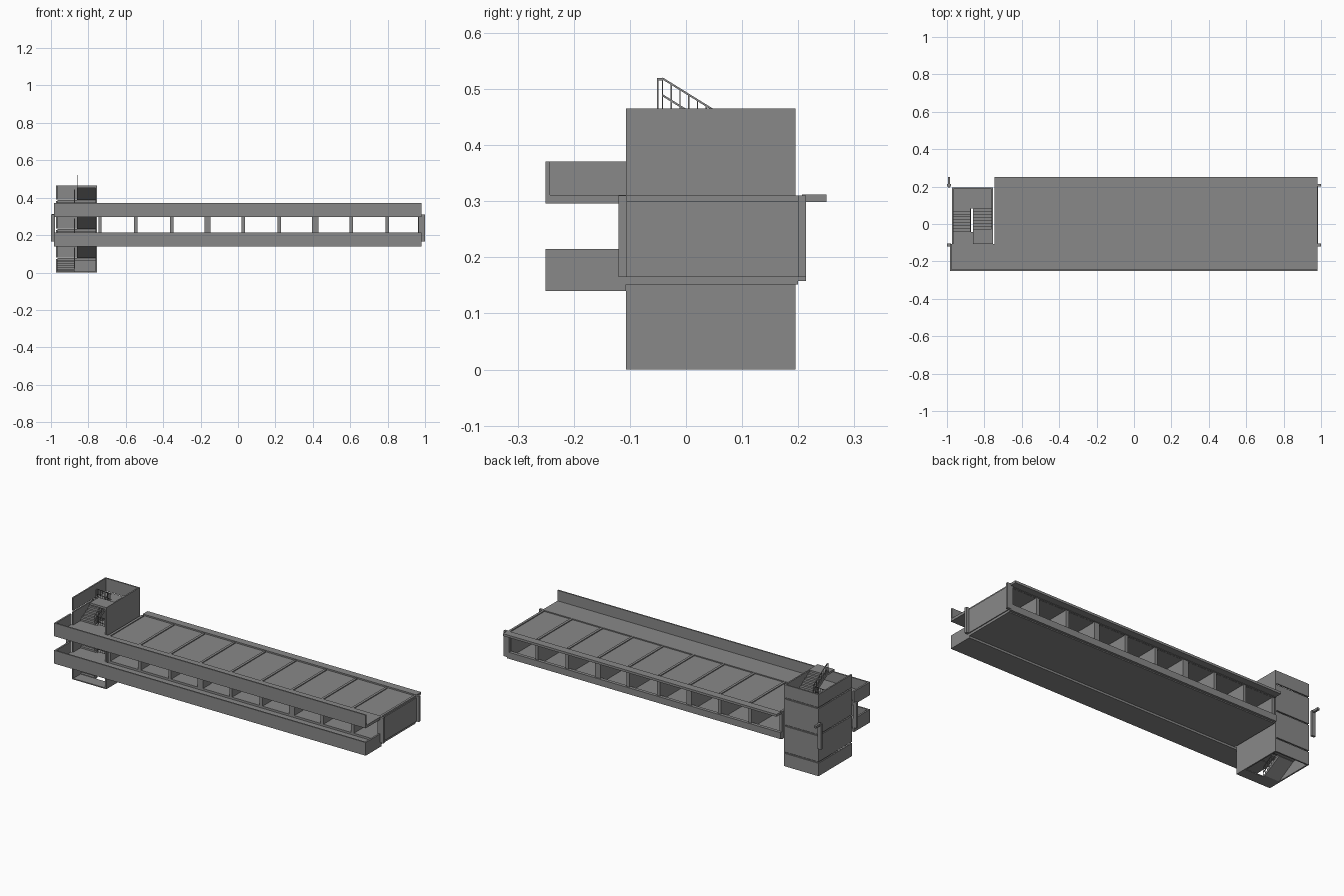
import bpy
import bmesh

cube = bpy.data.objects.get("Cube")
if cube:
    bpy.data.objects.remove(cube, do_unlink=True)

concrete = bpy.data.materials.new("concrete_grey")
concrete.use_nodes = True
GREY = (0.25, 0.25, 0.25, 1)
concrete.diffuse_color = GREY
concrete.node_tree.nodes["Principled BSDF"].inputs["Base Color"].default_value = GREY


def finish(name, bm):
    bmesh.ops.recalc_face_normals(bm, faces=bm.faces)
    mesh = bpy.data.meshes.new(name)
    bm.to_mesh(mesh)
    bm.free()
    mesh.materials.append(concrete)
    obj = bpy.data.objects.new(name, mesh)
    bpy.context.collection.objects.link(obj)


def box(name, xs, ys, zs):
    bm = bmesh.new()
    for v in bmesh.ops.create_cube(bm, size=1)["verts"]:
        v.co = [lo + (c + 0.5) * (hi - lo) for c, (lo, hi) in zip(v.co, (xs, ys, zs))]
    finish(name, bm)


def prism(name, xs, profile):
    """Extrude a y-z outline along x."""
    bm = bmesh.new()
    face = bm.faces.new([bm.verts.new((xs[0], y, z)) for y, z in profile])
    out = bmesh.ops.extrude_face_region(bm, geom=[face])["geom"]
    verts = [g for g in out if isinstance(g, bmesh.types.BMVert)]
    bmesh.ops.translate(bm, verts=verts, vec=(xs[1] - xs[0], 0, 0))
    finish(name, bm)


# Main dimensions
LEFT, RIGHT = -0.985, 0.98
FRONT, WALL, BACK = -0.25, -0.107, 0.2
HALL = -0.745                 # where the row of rooms meets the tower
STOREY = 0.155

# Access galleries: slab, parapet, closed ends
for name, z, ends in (("lower_gallery", 0.14, (LEFT, RIGHT - 0.01)),
                      ("upper_gallery", 0.296, (LEFT,))):
    box(name + "_slab", (LEFT, RIGHT), (FRONT, WALL), (z, z + 0.015))
    box(name + "_parapet", (LEFT, RIGHT), (FRONT, FRONT + 0.008), (z, z + 0.075))
    for x in ends:
        box(name + "_end", (x, x + 0.01), (FRONT, WALL), (z, z + 0.075))

# Room floor, roof and eaves
box("room_floor", (HALL, RIGHT), (WALL, BACK), (0.152, 0.167))
box("roof", (HALL, RIGHT), (WALL, BACK), (0.296, 0.305))
box("back_eaves", (HALL, RIGHT), (0.207, 0.25), (0.299, 0.312))
box("eaves_joint", (HALL, RIGHT), (0.195, 0.21), (0.297, 0.304))
box("back_sill", (HALL, RIGHT), (0.195, 0.214), (0.158, 0.195))
box("end_wall", (0.962, 0.985), (WALL, BACK), (0.165, 0.3))
box("hall_wall", (HALL, -0.73), (WALL, BACK), (0.165, 0.3))

# Partitions with matching ridges on the roof
for i in range(9):
    x = HALL + 0.006 + i * 0.192
    half = 0.017 if i in (3, 6) else 0.009
    if i:
        box("partition", (x - half, x + half), (WALL, BACK + 0.006), (0.165, 0.298))
    box("roof_ridge", (x - 0.007, x + 0.007), (WALL, BACK), (0.303, 0.31))
box("roof_end_ridge", (0.967, RIGHT), (WALL, BACK), (0.303, 0.31))

# Corner posts on both ends
for xs in ((-1, -0.978), (0.965, 1)):
    for ys in ((-0.12, -0.105), (0.2, 0.214)):
        box("corner_post", xs, ys, (0.165, 0.31))
box("eaves_stub", (-0.995, -0.983), (0.207, 0.25), (0.299, 0.312))
box("eaves_stub_arm", (-0.995, -0.983), (0.195, 0.21), (0.299, 0.31))

# Stair tower shell, split by narrow joints at the half landings
TX0, TX1, TY1, TOP = -0.972, -0.755, 0.195, 0.465
box("tower_right_wall", (TX1 - 0.008, TX1), (WALL, TY1), (0, TOP))
levels = [0, STOREY * 0.5, STOREY * 1.5, STOREY * 2.5, TOP]
for lo, hi in zip(levels, levels[1:]):
    z0 = lo + 0.004 if lo else 0
    z1 = hi - 0.004 if hi < TOP else TOP
    box("tower_back_wall", (TX0, TX1), (TY1 - 0.008, TY1), (z0, z1))
    box("tower_left_wall", (TX0, TX0 + 0.008), (WALL, TY1), (z0, z1))

# Stairs
Y0, Y1, STEPS = -0.042, 0.083, 8
LEFT_X, RIGHT_X = (-0.964, -0.873), (-0.86, -0.763)


def flight(name, xs, ya, yb, z):
    """Stepped flight climbing from ya to yb, starting at height z."""
    rise, run = STOREY / 2 / STEPS, (yb - ya) / STEPS
    outline = [(ya, z)]
    for i in range(STEPS):
        outline += [(ya + i * run, z + (i + 1) * rise),
                    (ya + (i + 1) * run, z + (i + 1) * rise)]
    outline += [(yb, z + STOREY / 2 - 0.014), (ya + run, z)]
    prism(name, xs, outline)


def railing(x, ya, yb, z):
    """Sloped handrail with balusters beside a flight."""
    xs = (x - 0.002, x + 0.002)
    for h in (0.052, 0.022):
        za, zb = z + h, z + STOREY / 2 + h
        prism("handrail", xs, [(ya, za), (yb, zb), (yb, zb + 0.004), (ya, za + 0.004)])
    for i in range(STEPS + 1):
        t = i / STEPS
        y, base = ya + (yb - ya) * t, z + STOREY / 2 * t
        box("baluster", (x - 0.001, x + 0.001), (y - 0.001, y + 0.001), (base, base + 0.053))


for storey in range(3):
    z = storey * STOREY
    mid = z + STOREY / 2
    flight("lower_flight", LEFT_X, Y0, Y1, z)
    flight("upper_flight", RIGHT_X, Y1, Y0, mid)
    box("half_landing", (TX0 + 0.006, TX1 - 0.004), (Y1, TY1 - 0.004), (mid - 0.012, mid))
    x0 = RIGHT_X[0] if storey == 2 else TX0 + 0.004
    box("floor_landing", (x0, TX1 - 0.004), (WALL, Y0), (z + STOREY - 0.012, z + STOREY))
    railing(-0.874, Y0, Y1, z)
    railing(-0.859, Y1, Y0, mid)
box("ground_landing", (TX0, TX1), (WALL, Y0), (0, 0.006))

# Short level return at the head of the top railing
box("top_rail_return", (-0.861, -0.857), (-0.052, Y0), (TOP + 0.05, TOP + 0.055))
box("top_rail_post", (-0.861, -0.857), (-0.052, -0.049), (TOP, TOP + 0.054))
